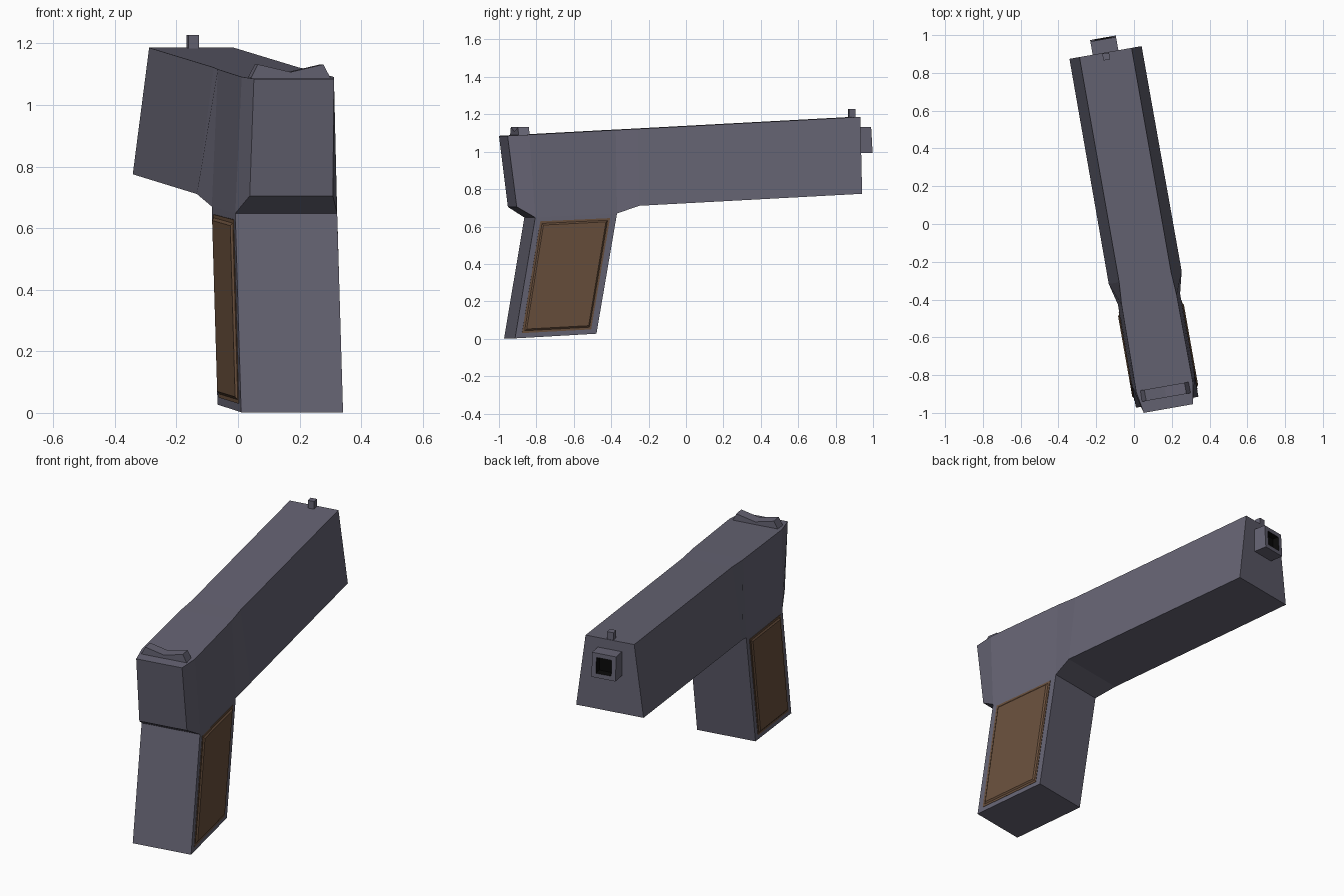
import bpy, bmesh, math
from mathutils import Matrix

if "Cube" in bpy.data.objects:
    bpy.data.objects.remove(bpy.data.objects["Cube"])

# The whole model is turned 10 degrees about z
POSE = Matrix.Translation((0.009, 0.002, 0)) @ Matrix.Rotation(math.radians(10), 4, 'Z')


def material(name, rgb):
    m = bpy.data.materials.new(name)
    m.diffuse_color = (*rgb, 1)
    m.use_nodes = True
    m.node_tree.nodes["Principled BSDF"].inputs["Base Color"].default_value = m.diffuse_color
    return m


STEEL = material("gunmetal", (0.13, 0.125, 0.17))
WOOD = material("brown grip", (0.14, 0.078, 0.045))
BLACK = material("bore black", (0.003, 0.003, 0.003))


def finish(name, bm, *mats):
    bmesh.ops.recalc_face_normals(bm, faces=bm.faces)
    me = bpy.data.meshes.new(name)
    bm.to_mesh(me)
    bm.free()
    for m in mats:
        me.materials.append(m)
    ob = bpy.data.objects.new(name, me)
    ob.matrix_world = POSE
    bpy.context.collection.objects.link(ob)
    return ob


def bridge(bm, a, b):
    """Join two closed rings of vertices with quads."""
    for i in range(len(a)):
        j = (i + 1) % len(a)
        bm.faces.new((a[i], a[j], b[j], b[i]))


def prism(name, ring_a, ring_b, mat):
    bm = bmesh.new()
    a = [bm.verts.new(p) for p in ring_a]
    b = [bm.verts.new(p) for p in ring_b]
    bridge(bm, a, b)
    bm.faces.new(a)
    bm.faces.new(b)
    return finish(name, bm, mat)


# Body and grip: side outline points as (y, z, half width)
outline = [
    (-.994, 1.085, .132), (-.88, 1.091, .152), (-.41, 1.116, .148), (-.29, 1.122, .140), (.92, 1.186, .140),
    (.92, .775, .194), (-.29, .711, .196), (-.406, .670, .167),
    (-.518, .027, .168), (-.96, .002, .168), (-.85, .648, .168), (-.945, .705, .137),
]
side_faces = [(0, 1, 10, 11), (1, 2, 7, 10), (2, 3, 6, 7), (3, 4, 5, 6), (7, 8, 9, 10)]
bm = bmesh.new()
right = [bm.verts.new((w, y, z)) for y, z, w in outline]
left = [bm.verts.new((-w, y, z)) for y, z, w in outline]
bridge(bm, right, left)
for side in (right, left):
    for f in side_faces:
        bm.faces.new([side[i] for i in f])
finish("body", bm, STEEL)

# Raised grip panels with a sloped rim
outer = [(-.823, .628), (-.444, .645), (-.547, .050), (-.922, .030)]
inner = [(-.807, .608), (-.468, .625), (-.562, .070), (-.898, .052)]
for s, label in ((1, "right"), (-1, "left")):
    prism(label + "_grip_panel",
          [(s * .160, y, z) for y, z in outer],
          [(s * .177, y, z) for y, z in inner], WOOD)
    # thin step where the rim meets the grip
    prism(label + "_grip_panel_rim",
          [(s * .160, y, z) for y, z in outer],
          [(s * .170, y, z) for y, z in outer], WOOD)

# Barrel muzzle with a square black bore
def square(h, y, lean=0.0):
    return [(x * h, y - lean * z, 1.062 + z * h) for x, z in ((-1, -1), (1, -1), (1, 1), (-1, 1))]

bm = bmesh.new()
rings = [[bm.verts.new(p) for p in r] for r in
         (square(.069, .90), square(.069, .995, .004), square(.044, .995, .003), square(.044, .955))]
for a, b in zip(rings, rings[1:]):
    bridge(bm, a, b)
bm.faces.new(rings[0])
bm.faces.new(rings[3])
bm.faces.ensure_lookup_table()
for i, f in enumerate(bm.faces):
    f.material_index = 1 if 8 <= i < 12 or i == 13 else 0
finish("muzzle", bm, STEEL, BLACK)

# Front sight post
post = [(-.018, 1.17), (.018, 1.17), (.018, 1.228), (-.018, 1.228)]
prism("front_sight", [(x, .88, z) for x, z in post], [(x, .916, z) for x, z in post], STEEL)

# Rear sight with a shallow V notch
notch = [(-.135, 1.08), (-.108, 1.132), (0, 1.107), (.108, 1.132), (.135, 1.08)]
prism("rear_sight", [(x, -.934, z) for x, z in notch], [(x, -.874, z) for x, z in notch], STEEL)
